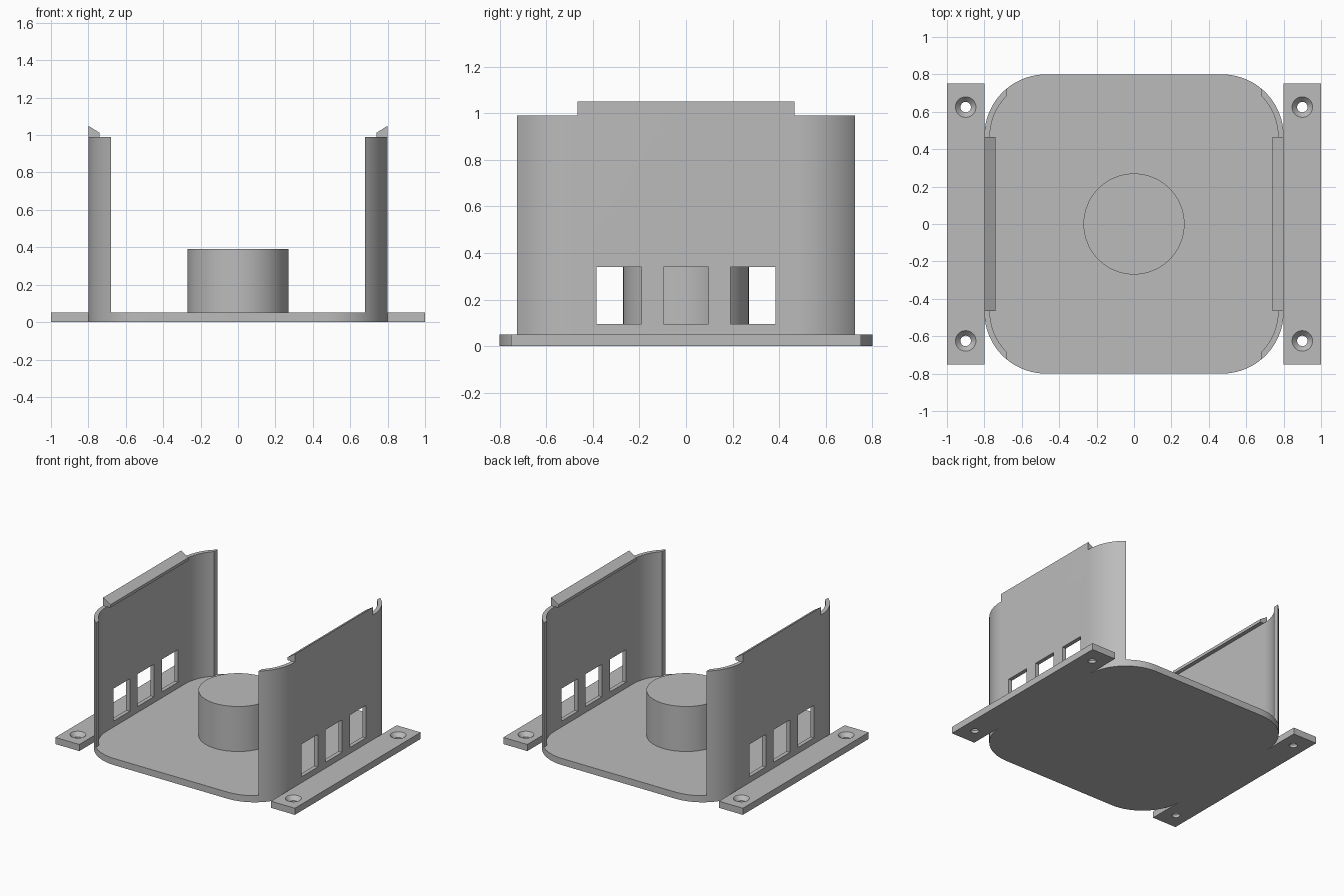
import bpy, bmesh
from math import sin, cos, acos, pi, radians

if "Cube" in bpy.data.objects:
    bpy.data.objects.remove(bpy.data.objects["Cube"])

HALF, RADIUS, WALL, PLATE = 0.8, 0.33, 0.03, 0.05
CENTRE = HALF - RADIUS
WALL_TOP, END_X = 0.99, 0.68

grey = bpy.data.materials.new("plain grey")
grey.use_nodes = True
colour = (0.5, 0.5, 0.5, 1)
grey.diffuse_color = colour
grey.node_tree.nodes["Principled BSDF"].inputs["Base Color"].default_value = colour


def extrude(name, outline, start, depth):
    """Solid from a closed outline of 3D points, pushed along depth."""
    bm = bmesh.new()
    face = bm.faces.new([bm.verts.new(p) for p in outline])
    moved = bmesh.ops.extrude_face_region(bm, geom=[face])["geom"]
    verts = [v for v in moved if isinstance(v, bmesh.types.BMVert)]
    bmesh.ops.translate(bm, verts=verts, vec=depth)
    bmesh.ops.translate(bm, verts=bm.verts, vec=start)
    bmesh.ops.recalc_face_normals(bm, faces=bm.faces)
    return make(name, bm)


def make(name, bm):
    mesh = bpy.data.meshes.new(name)
    bm.to_mesh(mesh)
    bm.free()
    mesh.materials.append(grey)
    obj = bpy.data.objects.new(name, mesh)
    bpy.context.collection.objects.link(obj)
    return obj


def box(name, x0, x1, y0, y1, z0, z1):
    x0, x1 = sorted((x0, x1))
    outline = [(x0, y0, 0), (x1, y0, 0), (x1, y1, 0), (x0, y1, 0)]
    return extrude(name, outline, (0, 0, z0), (0, 0, z1 - z0))


def lathe(name, profile, x, y, steps=48):
    """Solid of revolution: (radius, height) rings, capped at both ends."""
    bm = bmesh.new()
    rings = [[bm.verts.new((x + r * cos(2 * pi * i / steps), y + r * sin(2 * pi * i / steps), z))
              for i in range(steps)] for r, z in profile]
    for low, high in zip(rings, rings[1:]):
        for i in range(steps):
            j = (i + 1) % steps
            bm.faces.new((low[i], low[j], high[j], high[i]))
    bm.faces.new(rings[0])
    bm.faces.new(rings[-1])
    bmesh.ops.recalc_face_normals(bm, faces=bm.faces)
    return make(name, bm)


def cut(obj, cutters):
    for cutter in cutters:
        mod = obj.modifiers.new("cut", "BOOLEAN")
        mod.operation, mod.solver, mod.object = "DIFFERENCE", "EXACT", cutter
        bpy.context.view_layer.objects.active = obj
        bpy.ops.object.modifier_apply(modifier=mod.name)
        bpy.data.objects.remove(cutter)


def arc(radius, a0, a1, sx=1, sy=1, steps=20):
    angles = [a0 + (a1 - a0) * i / steps for i in range(steps + 1)]
    return [(sx * (CENTRE + radius * cos(a)), sy * (CENTRE + radius * sin(a)), 0) for a in angles]


parts = []

# Rounded floor plate
q = pi / 2
floor = (arc(RADIUS, 0, q) + arc(RADIUS, q, 0, sx=-1)
         + arc(RADIUS, 0, q, sx=-1, sy=-1) + arc(RADIUS, q, 0, sy=-1))
parts.append(extrude("floor_plate", floor, (0, 0, 0), (0, 0, PLATE)))

# Round post in the middle
parts.append(lathe("centre_post", [(0.27, PLATE), (0.27, 0.39)], 0, 0, 64))

for side, s in (("left", 1), ("right", -1)):
    # Side wall wrapping round the corners, with three windows
    inner = RADIUS - WALL
    a_out = acos((END_X - CENTRE) / RADIUS)
    a_in = acos((END_X - CENTRE) / inner)
    outline = (arc(RADIUS, a_out, 0, s, -1) + arc(RADIUS, 0, a_out, s)
               + arc(inner, a_in, 0, s) + arc(inner, 0, a_in, s, -1))
    wall = extrude(side + "_wall", outline, (0, 0, PLATE), (0, 0, WALL_TOP - PLATE))
    cut(wall, [box("window_cutter", s * 0.7, s * 0.9, y - 0.096, y + 0.096, 0.095, 0.34)
               for y in (-0.287, 0, 0.287)])
    parts.append(wall)

    # Sloping snap lip along the wall top
    lip = [(s * x, 0, z) for x, z in ((0.8, WALL_TOP), (0.8, 1.05), (0.74, 1.012), (0.74, WALL_TOP))]
    parts.append(extrude(side + "_lip", lip, (0, -0.465, 0), (0, 0.93, 0)))

    # Mounting flange with countersunk screw holes
    flange = box(side + "_flange", s * HALF, s * 1.0, -0.75, 0.75, 0, PLATE)
    sink = [(0.028, -0.02), (0.028, 0.02), (0.055, PLATE), (0.055, 0.07)]
    cut(flange, [lathe("screw_cutter", sink, s * 0.9, y, 32) for y in (-0.625, 0.625)])
    parts.append(flange)

# Smooth the curves, keep the corners crisp
bpy.ops.object.select_all(action="DESELECT")
for obj in parts:
    obj.select_set(True)
bpy.context.view_layer.objects.active = parts[0]
bpy.ops.object.shade_smooth_by_angle(angle=radians(30))
